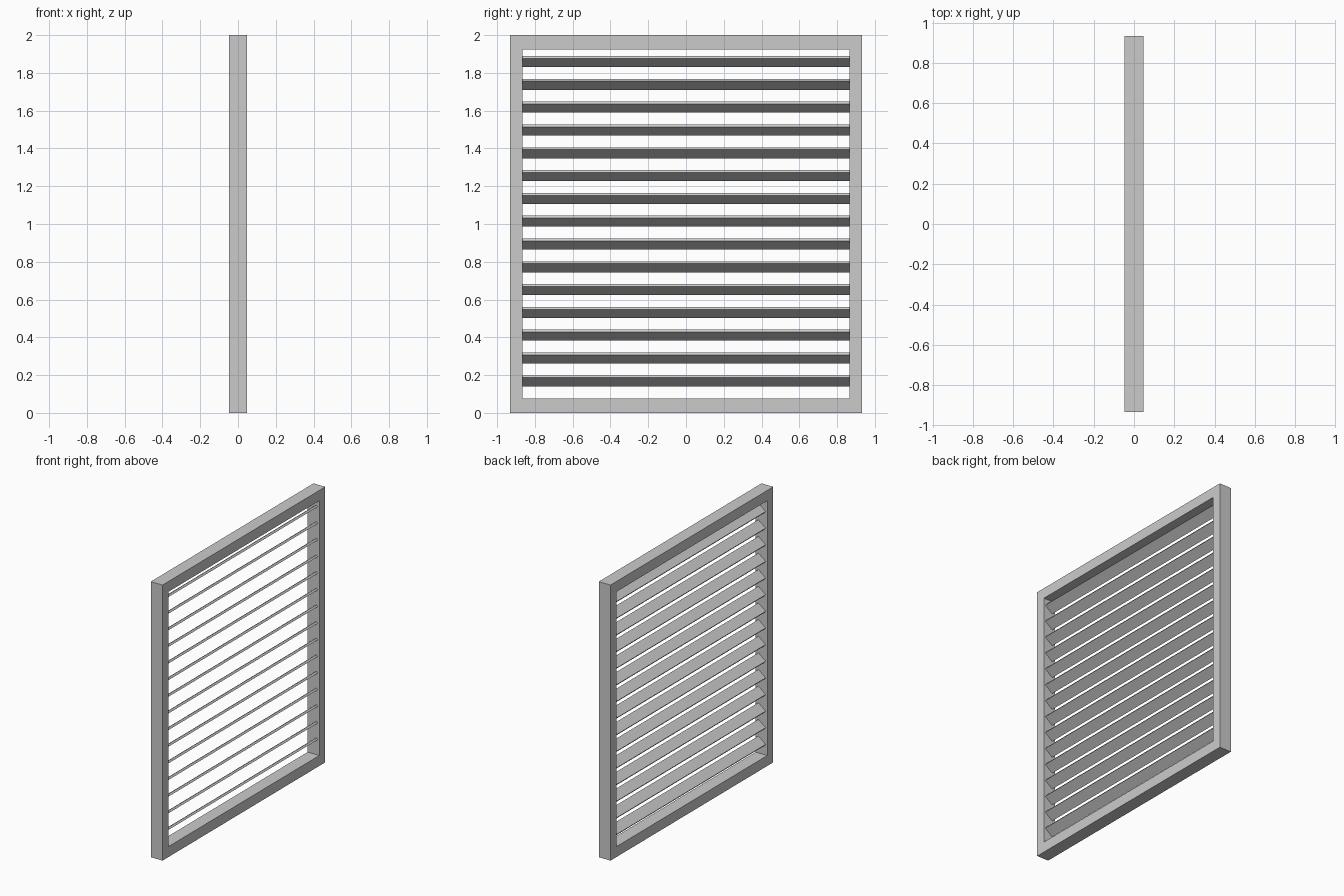
import bpy, bmesh, math
from mathutils import Matrix, Vector

if "Cube" in bpy.data.objects:
    bpy.data.objects.remove(bpy.data.objects["Cube"])

W, H, D = 0.933, 2.0, 0.047           # half width, height, half depth
IW, Z0, Z1 = 0.865, 0.076, 1.925      # opening half width, bottom, top
SLATS, FIRST, LAST = 15, 0.17, 1.86   # slat count and centre heights
TILT, LENGTH, THICK = math.radians(38), 0.074, 0.016


def add_object(name, bm):
    bmesh.ops.recalc_face_normals(bm, faces=bm.faces)
    mesh = bpy.data.meshes.new(name)
    bm.to_mesh(mesh)
    bm.free()
    obj = bpy.data.objects.new(name, mesh)
    bpy.context.collection.objects.link(obj)
    return obj


# Frame: flat rectangular ring extruded through its depth
bm = bmesh.new()
rect = lambda w, a, b: [bm.verts.new((-D, y, z)) for y, z in ((-w, a), (w, a), (w, b), (-w, b))]
outer, inner = rect(W, 0, H), rect(IW, Z0, Z1)
ring = [bm.faces.new((outer[i], outer[(i + 1) % 4], inner[(i + 1) % 4], inner[i])) for i in range(4)]
ext = bmesh.ops.extrude_face_region(bm, geom=ring, use_keep_orig=True)
bmesh.ops.translate(bm, vec=(2 * D, 0, 0),
                    verts=[g for g in ext["geom"] if isinstance(g, bmesh.types.BMVert)])
add_object("frame", bm)

# Slats: tilted boards, high edge towards +x
bm = bmesh.new()
bmesh.ops.create_cube(bm, size=1, matrix=Matrix.Rotation(-TILT, 4, 'Y')
                      @ Matrix.Diagonal(Vector((LENGTH, 2 * IW, THICK, 1))))
slat = add_object("slat_01", bm)
slat.location.z = FIRST
for i in range(1, SLATS):
    copy = bpy.data.objects.new(f"slat_{i + 1:02d}", slat.data)
    copy.location.z = FIRST + (LAST - FIRST) * i / (SLATS - 1)
    bpy.context.collection.objects.link(copy)
